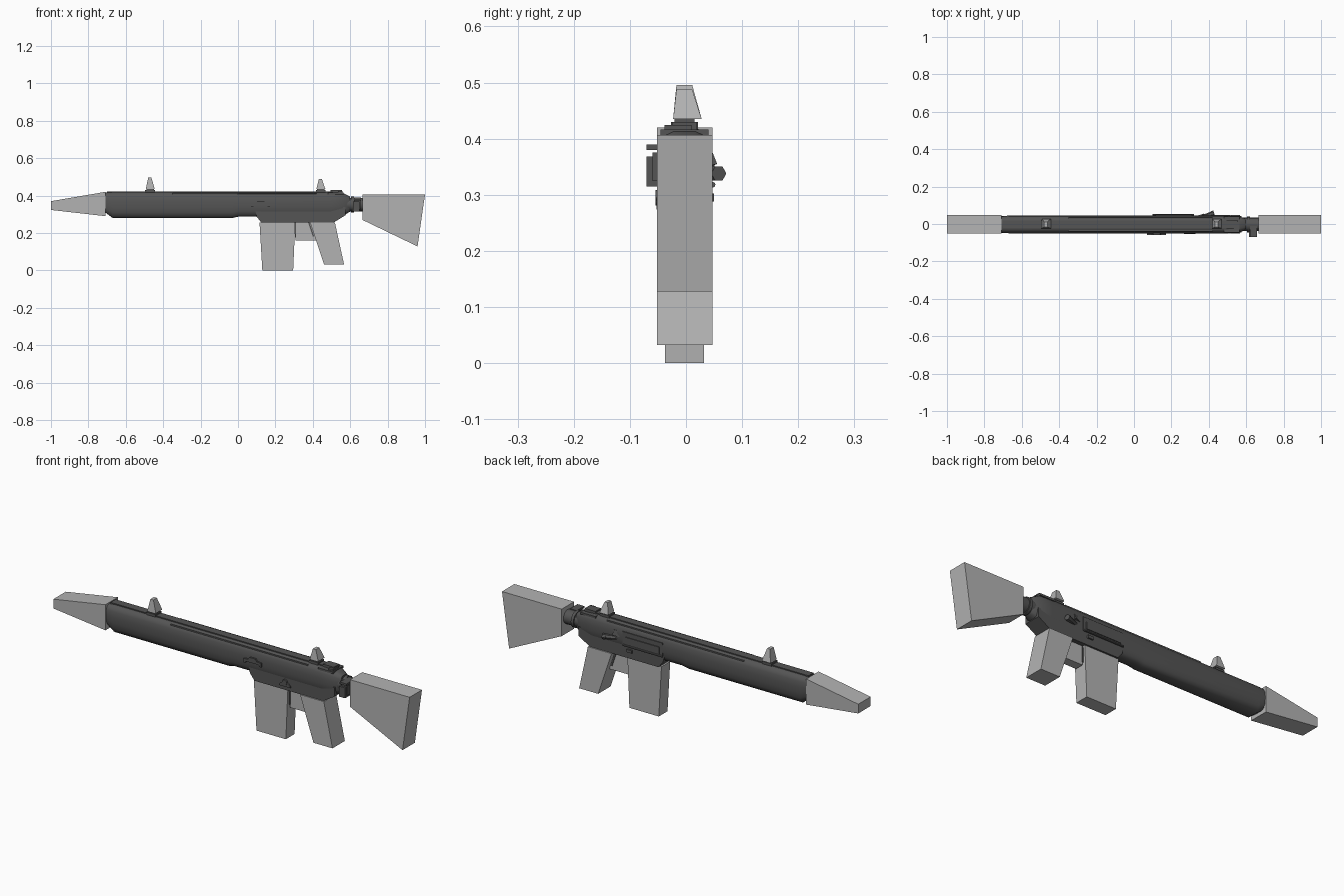
import bpy
import math
from mathutils import Vector

cube = bpy.data.objects.get("Cube")
if cube:
    bpy.data.objects.remove(cube, do_unlink=True)


def material(name, value):
    m = bpy.data.materials.new(name)
    m.use_nodes = True
    color = (value, value, value, 1)
    m.diffuse_color = color
    m.node_tree.nodes["Principled BSDF"].inputs["Base Color"].default_value = color
    return m


LIGHT = material("light grey", 0.45)
DARK = material("dark grey", 0.09)
MID = -0.0025  # centre line in y


def mesh_object(name, verts, faces, mat, smooth=False):
    me = bpy.data.meshes.new(name)
    me.from_pydata(verts, [], faces)
    me.materials.append(mat)
    ob = bpy.data.objects.new(name, me)
    bpy.context.collection.objects.link(ob)
    bpy.ops.object.select_all(action='DESELECT')
    ob.select_set(True)
    bpy.context.view_layer.objects.active = ob
    bpy.ops.object.mode_set(mode='EDIT')
    bpy.ops.mesh.select_all(action='SELECT')
    bpy.ops.mesh.normals_make_consistent(inside=False)
    bpy.ops.object.mode_set(mode='OBJECT')
    if smooth:
        bpy.ops.object.shade_smooth_by_angle(angle=math.radians(40))
    return ob


def loft(name, rings, mat, smooth=False):
    """Join rings with equal point counts and cap both ends."""
    n = len(rings[0])
    verts = [p for ring in rings for p in ring]
    faces = [list(range(n)), list(range(len(verts) - n, len(verts)))]
    for r in range(len(rings) - 1):
        for i in range(n):
            j = (i + 1) % n
            faces.append([r * n + i, r * n + j, (r + 1) * n + j, (r + 1) * n + i])
    return mesh_object(name, verts, faces, mat, smooth)


def side_prism(name, outline, y0, y1, mat):
    """Extrude an x-z outline across y."""
    return loft(name, [[(x, y, z) for x, z in outline] for y in (y0, y1)], mat)


def box(name, x0, x1, y0, y1, z0, z1, mat):
    return side_prism(name, [(x0, z0), (x1, z0), (x1, z1), (x0, z1)], y0, y1, mat)


def frustum(name, low, high, z0, z1, mat):
    rings = []
    for (x0, x1, y0, y1), z in ((low, z0), (high, z1)):
        rings.append([(x0, y0, z), (x1, y0, z), (x1, y1, z), (x0, y1, z)])
    return loft(name, rings, mat)


def rod(name, start, end, radius, mat, sides=12):
    a, b = Vector(start), Vector(end)
    q = (b - a).to_track_quat('Z', 'Y')
    ring = [q @ Vector((math.cos(t) * radius, math.sin(t) * radius, 0))
            for t in (math.tau * i / sides for i in range(sides))]
    return loft(name, [[c + p for p in ring] for c in (a, b)], mat, True)


# Rounded main body, lofted along x: x, bottom, top, width factor
section = [(.022, 1), (.036, .95), (.044, .82), (.047, .62),
           (.047, .42), (.044, .22), (.036, .07), (.022, 0)]
stations = [(-.71, .31, .415, .96), (-.67, .28, .418, 1), (-.03, .28, .418, 1),
            (.0, .287, .418, 1), (.5, .287, .418, 1), (.56, .29, .415, .96),
            (.6, .315, .395, .6)]
rings = []
for x, low, high, w in stations:
    half = [(y * w, low + (high - low) * t) for y, t in section]
    rings.append([(x, MID + y, z) for y, z in half]
                 + [(x, MID - y, z) for y, z in reversed(half)])
loft("main_body", rings, DARK, True)

# Lower receiver and top rail
side_prism("lower_receiver",
           [(.09, .33), (.1, .287), (.125, .255), (.51, .255), (.575, .295), (.575, .34)],
           MID - .044, MID + .044, DARK)
box("top_rail", -.7, .5, MID - .02, MID + .02, .41, .423, DARK)
side_prism("body_seam_ridge", [(-.35, .405), (.42, .405), (.42, .414), (-.35, .414)],
           MID - .038, MID + .038, DARK)

# Simple light blocks
Y0, Y1 = MID - .0495, MID + .0495
side_prism("muzzle_block", [(-1, .323), (-.708, .29), (-.708, .42), (-1, .37)],
           Y0, Y1, LIGHT)
side_prism("stock", [(.665, .27), (.96, .128), (1, .407), (.665, .407)], Y0, Y1, LIGHT)
side_prism("grip", [(.46, .032), (.567, .032), (.518, .256), (.385, .256)], Y0, Y1, LIGHT)
side_prism("magazine", [(.13, 0), (.295, 0), (.306, .256), (.115, .256)],
           MID - .035, MID + .035, LIGHT)
side_prism("trigger_guard", [(.308, .16), (.42, .16), (.395, .256), (.308, .256)],
           MID - .022, MID + .022, LIGHT)

# Trigger and guard strap, showing just beyond the guard faces
side_prism("trigger", [(.375, .256), (.383, .256), (.408, .18), (.4, .18)],
           MID - .025, MID + .025, DARK)
box("guard_strap", .304, .311, MID - .024, MID + .024, .175, .256, DARK)

# Sights on dark feet
for name, x, top in (("front_sight", -.47, .496), ("rear_sight", .442, .488)):
    box(name + "_foot", x - .026, x + .026, MID - .024, MID + .024, .415, .43, DARK)
    box(name + "_collar", x - .02, x + .02, MID - .018, MID + .018, .428, .437, DARK)
    frustum(name, (x - .023, x + .025, -.023, .028),
            (x - .01, x + .007, -.017, .011), .435, top, LIGHT)

# Charging handle and rear cap
box("rear_cap", .48, .565, MID - .043, MID + .043, .406, .416, DARK)
box("charging_handle", .495, .555, MID - .022, MID + .022, .414, .43, DARK)
box("charging_latch", .535, .56, MID - .036, MID + .012, .414, .424, DARK)

# Neck between body and stock
rod("stock_neck", (.57, MID, .352), (.668, MID, .352), .036, DARK, 16)
rod("neck_ring", (.605, MID, .352), (.62, MID, .352), .042, DARK, 16)
box("neck_clamp", .622, .655, -.06, .012, .325, .375, DARK)
box("sling_plate", .615, .65, -.07, -.03, .315, .368, DARK)
box("sling_tab", .62, .658, -.07, -.01, .38, .39, DARK)

# Front side controls
F = MID - .044
side_prism("bolt_catch", [(.07, .338), (.08, .338), (.085, .347), (.155, .347), (.16, .338),
                          (.17, .338), (.17, .358), (.145, .36), (.138, .372),
                          (.105, .372), (.095, .36), (.07, .358)], F - .011, F + .01, DARK)
rod("selector_hub", (.298, F + .01, .295), (.298, F - .008, .295), .014, DARK)
side_prism("selector_lever", [(.268, .274), (.33, .274), (.328, .284), (.305, .3),
                              (.29, .3), (.27, .284)], F - .006, F + .01, DARK)

# Back side: ejection port cover, hinge, deflector and assist button
B = MID + .044
box("port_frame", .1, .325, B - .012, B + .005, .318, .385, DARK)
box("port_cover", .115, .31, B, B + .009, .328, .362, DARK)
rod("cover_hinge", (.1, B + .006, .318), (.32, B + .006, .318), .005, DARK, 8)
loft("shell_deflector",
     [[(.335, B - .01, .35), (.335, B + .002, .35), (.335, B, .38), (.335, B - .01, .38)],
      [(.375, B - .01, .35), (.375, B + .014, .355), (.375, B + .004, .38),
       (.375, B - .01, .38)]], DARK)
rod("forward_assist", (.36, B - .008, .338), (.415, B + .013, .338), .012, DARK, 6)
rod("assist_button", (.412, B + .012, .338), (.428, B + .017, .338), .014, DARK, 6)
box("magazine_button", .27, .3, B - .005, B + .008, .288, .302, DARK)
